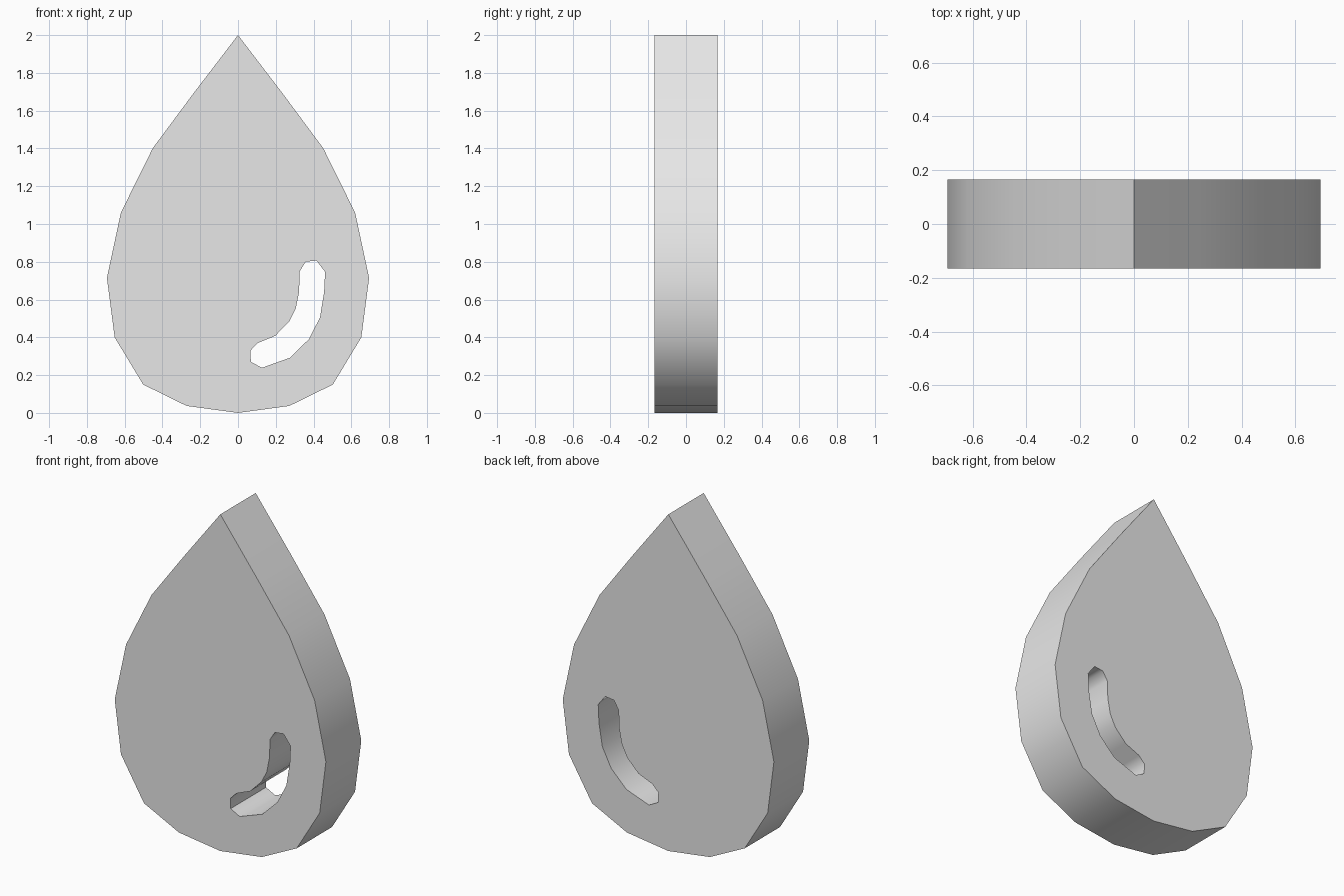
import bpy, bmesh, math

cube = bpy.data.objects.get("Cube")
if cube:
    bpy.data.objects.remove(cube, do_unlink=True)

HALF_DEPTH = 0.166

# Right half of the drop outline, tip to base, then mirrored
half = [(0, 2), (0.237, 1.69), (0.452, 1.4), (0.62, 1.06), (0.694, 0.715),
        (0.653, 0.4), (0.502, 0.15), (0.272, 0.037), (0, 0)]
outline = half + [(-x, z) for x, z in reversed(half[1:-1])]

# Curved highlight slot that passes right through
slot = [(0.327, 0.75), (0.358, 0.8), (0.415, 0.807), (0.461, 0.747),
        (0.456, 0.64), (0.434, 0.505), (0.375, 0.39), (0.275, 0.292),
        (0.127, 0.239), (0.068, 0.27), (0.066, 0.33), (0.105, 0.37),
        (0.197, 0.408), (0.27, 0.482), (0.305, 0.55), (0.323, 0.64)]

grey = bpy.data.materials.new("light grey")
grey.use_nodes = True
colour = (0.8, 0.8, 0.8, 1)
grey.diffuse_color = colour
grey.node_tree.nodes["Principled BSDF"].inputs["Base Color"].default_value = colour


def add_loop(bm, points):
    verts = [bm.verts.new((x, -HALF_DEPTH, z)) for x, z in points]
    return [bm.edges.new((a, b)) for a, b in zip(verts, verts[1:] + verts[:1])]


# Front face with the slot left open, then extruded to the back
bm = bmesh.new()
edges = add_loop(bm, outline) + add_loop(bm, slot)
bmesh.ops.triangle_fill(bm, edges=edges, use_beauty=True, normal=(0, -1, 0))
result = bmesh.ops.extrude_face_region(bm, geom=bm.faces[:], use_keep_orig=True)
back = [v for v in result["geom"] if isinstance(v, bmesh.types.BMVert)]
bmesh.ops.translate(bm, verts=back, vec=(0, 2 * HALF_DEPTH, 0))
bmesh.ops.recalc_face_normals(bm, faces=bm.faces[:])

mesh = bpy.data.meshes.new("water_drop")
bm.to_mesh(mesh)
bm.free()
mesh.materials.append(grey)
drop = bpy.data.objects.new("water_drop", mesh)
bpy.context.collection.objects.link(drop)

# Smooth rim and slot walls, crisp front and back edges
bpy.ops.object.select_all(action='DESELECT')
drop.select_set(True)
bpy.context.view_layer.objects.active = drop
bpy.ops.object.shade_smooth_by_angle(angle=math.radians(60))
